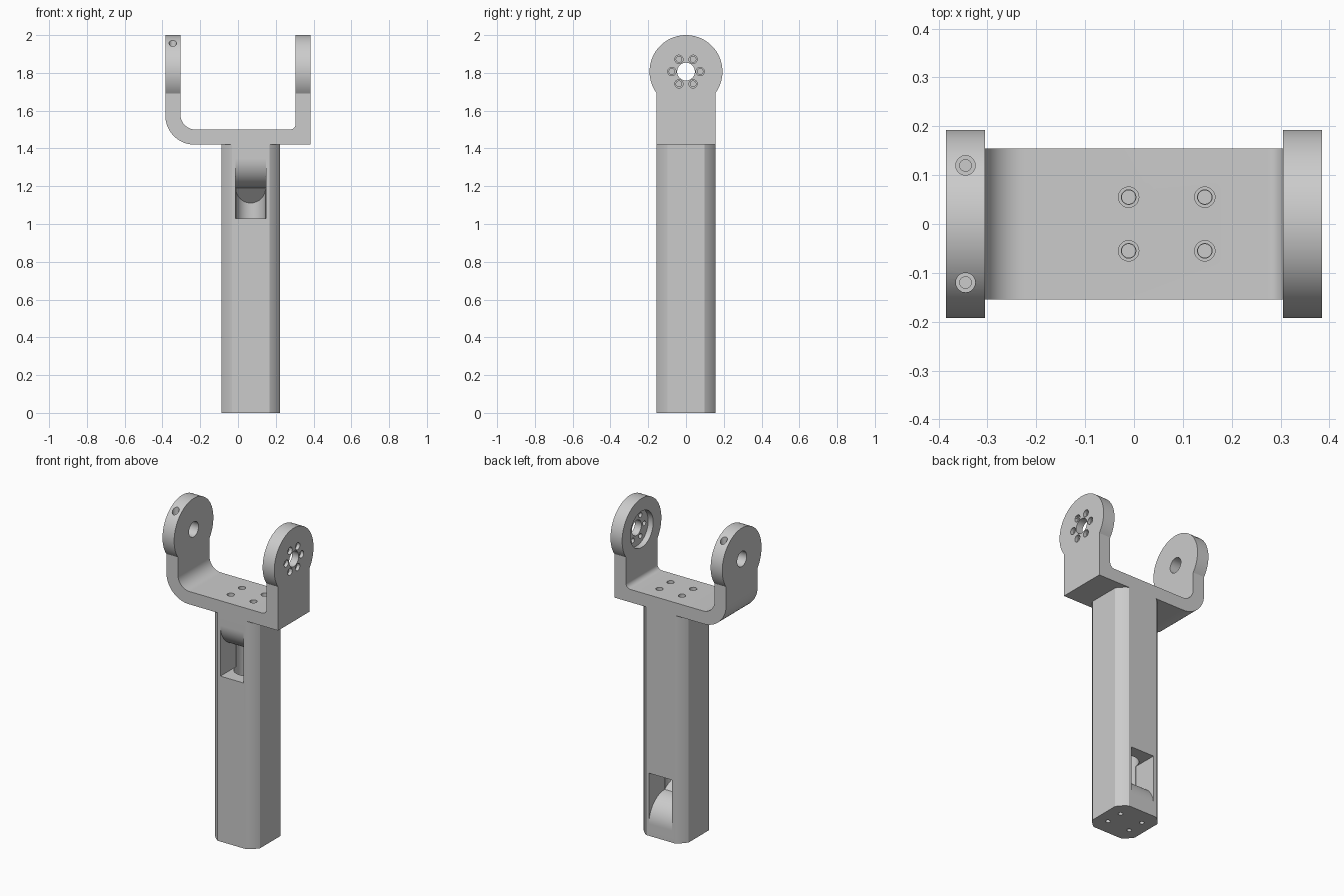
import bpy, bmesh
from math import sin, cos, pi, radians, acos, asin

if "Cube" in bpy.data.objects:
    bpy.data.objects.remove(bpy.data.objects["Cube"], do_unlink=True)

grey = bpy.data.materials.new("light_grey")
grey.use_nodes = True
grey.diffuse_color = (0.6, 0.6, 0.6, 1)
grey.node_tree.nodes["Principled BSDF"].inputs["Base Color"].default_value = (0.6, 0.6, 0.6, 1)


def arc(cx, cy, r, start, end, n=16):
    """Points on an arc, angles in radians."""
    steps = [start + (end - start) * i / n for i in range(n + 1)]
    return [(cx + r * cos(t), cy + r * sin(t)) for t in steps]


def prism(name, points, axis, lo, hi):
    """Closed outline pushed along one axis from lo to hi."""
    place = {"x": lambda a, b, h: (h, a, b),
             "y": lambda a, b, h: (a, h, b),
             "z": lambda a, b, h: (a, b, h)}[axis]
    bm = bmesh.new()
    low = [bm.verts.new(place(a, b, lo)) for a, b in points]
    high = [bm.verts.new(place(a, b, hi)) for a, b in points]
    bm.faces.new(low)
    bm.faces.new(high)
    for i in range(len(points)):
        j = (i + 1) % len(points)
        bm.faces.new((low[i], low[j], high[j], high[i]))
    bmesh.ops.recalc_face_normals(bm, faces=bm.faces)
    mesh = bpy.data.meshes.new(name)
    bm.to_mesh(mesh)
    bm.free()
    mesh.materials.append(grey)
    obj = bpy.data.objects.new(name, mesh)
    bpy.context.collection.objects.link(obj)
    return obj


def rod(a, b, r, axis, lo, hi, n=32):
    """Round cutter."""
    return prism("cutter", arc(a, b, r, 0, 2 * pi, n)[:-1], axis, lo, hi)


def combine(obj, tools, operation="DIFFERENCE"):
    """Apply booleans, then drop the helper objects."""
    for tool in tools:
        mod = obj.modifiers.new("cut", "BOOLEAN")
        mod.operation = operation
        mod.solver = "EXACT"
        mod.object = tool
        tool.hide_render = True
    bpy.context.view_layer.update()
    graph = bpy.context.evaluated_depsgraph_get()
    mesh = bpy.data.meshes.new_from_object(obj.evaluated_get(graph))
    obj.modifiers.clear()
    obj.data = mesh
    for tool in tools:
        bpy.data.objects.remove(tool, do_unlink=True)


MID = 0.067       # column centre in x
HALF = 0.155      # half width of column and bracket
TOP = 1.42        # column top
HUB_Z, HUB_R = 1.807, 0.193
screws = [(MID + sx * 0.078, sy * 0.055) for sx in (-1, 1) for sy in (-1, 1)]

# Column: a square with its corners turned to a round
round_r = 0.184
edge = acos(HALF / round_r)
section = []
for k in range(4):
    section += arc(MID, 0, round_r, k * pi / 2 + edge, (k + 1) * pi / 2 - edge, 8)
column = prism("column", section, "z", 0, TOP)

# Cable openings with a rounded ramp: upper front, lower back
ramp = [(-0.2, 1.03), (0, 1.03)] + arc(0, 1.345, HALF, 1.5 * pi, pi) + [(-0.2, 1.345)]
back_ramp = [(-y, TOP - z) for y, z in ramp]
cuts = [prism("cutter", p, "x", MID - 0.08, MID + 0.08) for p in (ramp, back_ramp)]

# Cable duct joining the openings, with slanted ends
duct = rod(MID, 0, 0.079, "z", 0.1, 1.3)
half_duct = [(-0.1, 1.19), (0, 1.19), (0.1, 1.09)]
ends = half_duct + [(-y, TOP - z) for y, z in half_duct]
combine(duct, [prism("cutter", ends, "x", MID - 0.2, MID + 0.2)], "INTERSECT")
cuts.append(duct)

# Screw holes in both ends of the column
for x, y in screws:
    cuts.append(rod(x, y, 0.014, "z", 1.34, 1.5, 20))
    cuts.append(rod(x, y, 0.014, "z", -0.1, 0.08, 20))
combine(column, cuts)

# Fork bracket: U outline from the front crossed with the side outline
fork = (arc(-0.23, 1.575, 0.155, pi, 1.5 * pi)
        + [(0.385, TOP), (0.385, 2.1), (0.305, 2.1)]
        + arc(0.275, 1.53, 0.03, 0, -pi / 2, 8)
        + arc(-0.225, 1.58, 0.08, 1.5 * pi, pi)
        + [(-0.305, 2.1), (-0.385, 2.1)])
bracket = prism("fork_bracket", fork, "y", -0.3, 0.3)
neck = acos(HALF / HUB_R)
side = ([(-HALF, 1.3), (HALF, 1.3)]
        + arc(0, HUB_Z, HUB_R, -neck, pi + neck, 64))
combine(bracket, [prism("cutter", side, "x", -0.5, 0.5)], "INTERSECT")

# Pivot bore through both hubs and the recess inside the left hub
cuts = [rod(0, HUB_Z, 0.047, "x", -0.5, 0.5),
        rod(0, HUB_Z, 0.113, "x", 0.28, 0.34, 48)]

# Ring of counterbored holes in the left hub
for k in range(6):
    a, b = 0.075 * cos(k * pi / 3), HUB_Z + 0.075 * sin(k * pi / 3)
    cuts.append(rod(a, b, 0.015, "x", 0.29, 0.4, 20))
    cuts.append(rod(a, b, 0.022, "x", 0.364, 0.41, 20))

# Counterbored holes in the base plate
for x, y in screws:
    cuts.append(rod(x, y, 0.015, "z", 1.4, 1.6, 20))
    cuts.append(rod(x, y, 0.021, "z", 1.46, 1.61, 20))

# Set screw holes in the rim of the right hub
for y in (-0.12, 0.12):
    cuts.append(rod(-0.345, y, 0.012, "z", 1.87, 2.1, 20))
    cuts.append(rod(-0.345, y, 0.02, "z", 1.92, 2.11, 20))
combine(bracket, cuts)

# Smooth the round surfaces and keep the edges crisp
bpy.ops.object.select_all(action="DESELECT")
for obj in (column, bracket):
    obj.select_set(True)
    bpy.context.view_layer.objects.active = obj
bpy.ops.object.shade_smooth_by_angle(angle=radians(28))
